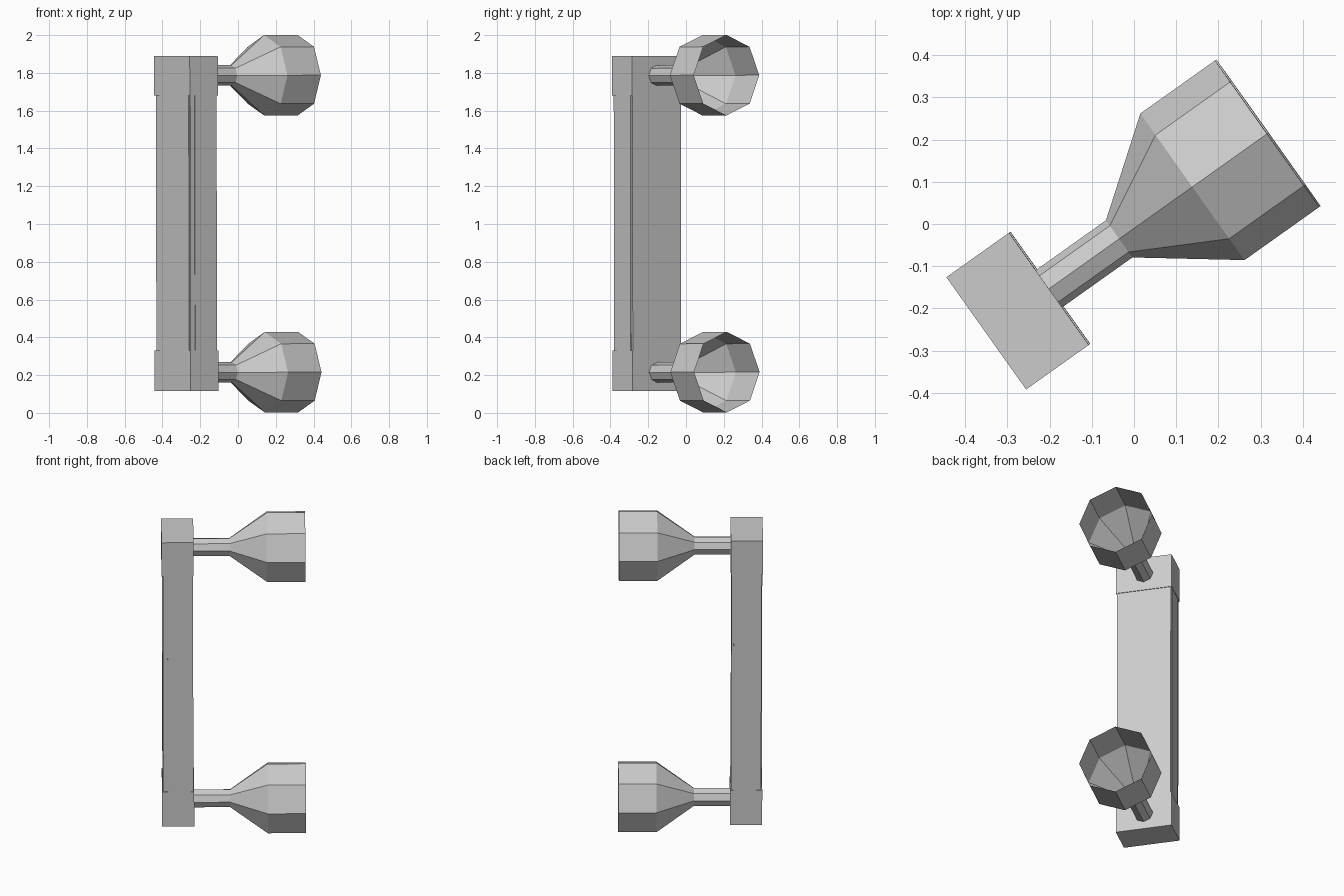
import bpy
import bmesh
from math import cos, sin, pi, radians
from mathutils import Matrix

cube = bpy.data.objects.get("Cube")
if cube:
    bpy.data.objects.remove(cube, do_unlink=True)

gray = bpy.data.materials.new("plain_gray")
gray.use_nodes = True
color = (0.6, 0.6, 0.6, 1)
gray.diffuse_color = color
gray.node_tree.nodes["Principled BSDF"].inputs["Base Color"].default_value = color

# Handle frame: local x runs from the bar towards the knobs, local z is up
frame = (Matrix.Translation((-0.274, -0.205, 1.0))
         @ Matrix.Rotation(radians(35.4), 4, 'Z')
         @ Matrix.Rotation(-0.0025, 4, 'Y')
         @ Matrix.Translation((0, 0, -1.0)))


def finish(name, bm):
    bmesh.ops.recalc_face_normals(bm, faces=bm.faces)
    bm.transform(frame)
    mesh = bpy.data.meshes.new(name)
    bm.to_mesh(mesh)
    bm.free()
    mesh.materials.append(gray)
    obj = bpy.data.objects.new(name, mesh)
    bpy.context.collection.objects.link(obj)


def box(name, x, y, z):
    """Box given as (low, high) pairs in the handle frame."""
    bm = bmesh.new()
    spans = (x, y, z)
    size = [hi - lo for lo, hi in spans]
    mid = [(hi + lo) / 2 for lo, hi in spans]
    bmesh.ops.create_cube(bm, size=1, matrix=Matrix.Translation(mid)
                          @ Matrix.Diagonal((*size, 1)))
    finish(name, bm)


def knob(name, height):
    """Eight-sided shell along local x: stem, flare and open cup."""
    profile = [(0.085, 0.054), (0.295, 0.054), (0.508, 0.213), (0.725, 0.213)]
    sides = 8
    bm = bmesh.new()
    rings = [[bm.verts.new((x, r * cos(2 * pi * i / sides),
                            height + r * sin(2 * pi * i / sides)))
              for i in range(sides)] for x, r in profile]
    for a, b in zip(rings, rings[1:]):
        for i in range(sides):
            j = (i + 1) % sides
            bm.faces.new((a[i], b[i], b[j], a[j]))
    # outward winding is kept by closing the shell before the normals are set
    cap = bm.faces.new(rings[-1])
    bm.faces.new(rings[0])
    bmesh.ops.recalc_face_normals(bm, faces=bm.faces)
    bmesh.ops.delete(bm, geom=[cap], context='FACES_ONLY')
    finish(name, bm)


# Bar: two end blocks and a slightly slimmer grip between them
depth, width = 0.091, 0.163
low, high = 0.33, 1.68
box("lower_end_block", (-depth, depth), (-width, width), (0.115, low))
box("upper_end_block", (-depth, depth), (-width, width), (high, 1.89))
box("grip", (-0.084, 0.087), (-0.157, 0.157), (low, high))

# Shallow panels on the outer face and both sides of the grip
box("outer_panel", (-0.088, -0.084), (-0.148, 0.12), (low, high))
for side, name in ((-1, "front_panel"), (1, "back_panel")):
    box(name, (-0.057, 0.073), sorted((side * 0.157, side * 0.161)), (low, high))

# Stems with flared open cups
knob("lower_knob", 0.214)
knob("upper_knob", 1.786)
